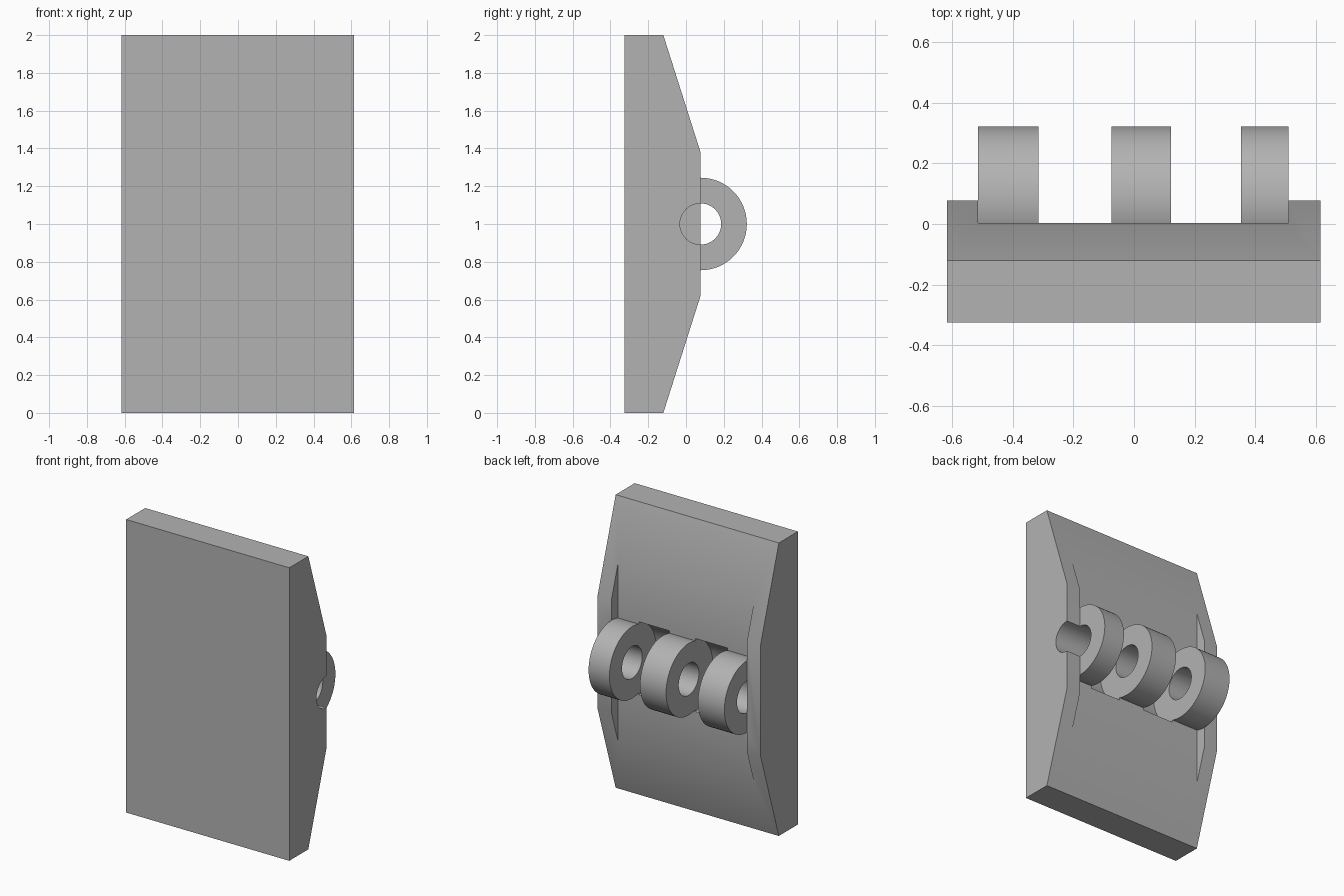
import bpy, bmesh, math

cube = bpy.data.objects.get("Cube")
if cube:
    bpy.data.objects.remove(cube, do_unlink=True)

grey = bpy.data.materials.new("plain_grey")
grey.use_nodes = True
grey.diffuse_color = (0.45, 0.45, 0.45, 1)
grey.node_tree.nodes["Principled BSDF"].inputs["Base Color"].default_value = grey.diffuse_color

AXIS_Y, AXIS_Z = 0.077, 1.0   # hinge pin axis


def extrude_x(name, profile, x0, x1):
    """Solid made from a (y, z) profile swept from x0 to x1."""
    bm = bmesh.new()
    face = bm.faces.new([bm.verts.new((x0, y, z)) for y, z in profile])
    swept = bmesh.ops.extrude_face_region(bm, geom=[face])["geom"]
    bmesh.ops.translate(bm, vec=(x1 - x0, 0, 0),
                        verts=[v for v in swept if isinstance(v, bmesh.types.BMVert)])
    bmesh.ops.recalc_face_normals(bm, faces=bm.faces)
    mesh = bpy.data.meshes.new(name)
    bm.to_mesh(mesh)
    bm.free()
    mesh.materials.append(grey)
    obj = bpy.data.objects.new(name, mesh)
    bpy.context.collection.objects.link(obj)
    return obj


def circle(radius, sides=64):
    return [(AXIS_Y + radius * math.cos(a), AXIS_Z + radius * math.sin(a))
            for a in (2 * math.pi * i / sides for i in range(sides))]


def boolean(obj, other, operation="DIFFERENCE"):
    mod = obj.modifiers.new(other.name, "BOOLEAN")
    mod.operation, mod.solver, mod.object = operation, "EXACT", other
    bpy.context.view_layer.objects.active = obj
    bpy.ops.object.modifier_apply(modifier=mod.name)
    bpy.data.objects.remove(other, do_unlink=True)


# Plate with sloped back and a raised cheek on each side
plate = extrude_x("hinge_plate", [(-0.325, 0), (-0.12, 0), (AXIS_Y, 0.62), (AXIS_Y, 1.38),
                                  (-0.12, 2), (-0.325, 2)], -0.617, 0.615)
boolean(plate, extrude_x("recess_cutter", [(0.003, 0.2), (0.5, 0.2), (0.5, 1.8), (0.003, 1.8)],
                         -0.515, 0.51))

# Clearance pockets between the knuckles
for x0, x1 in ((-0.315, -0.075), (0.122, 0.353)):
    boolean(plate, extrude_x("pocket_cutter", circle(0.26), x0, x1))

# Three hinge knuckles
for x0, x1 in ((-0.515, -0.315), (-0.075, 0.122), (0.353, 0.51)):
    boolean(plate, extrude_x("knuckle", circle(0.245), x0, x1), "UNION")

# Pin hole, open through the right cheek only
boolean(plate, extrude_x("pin_cutter", circle(0.109), -0.515, 0.7))

bpy.ops.object.select_all(action="DESELECT")
plate.select_set(True)
bpy.context.view_layer.objects.active = plate
bpy.ops.object.shade_smooth_by_angle(angle=math.radians(30))
